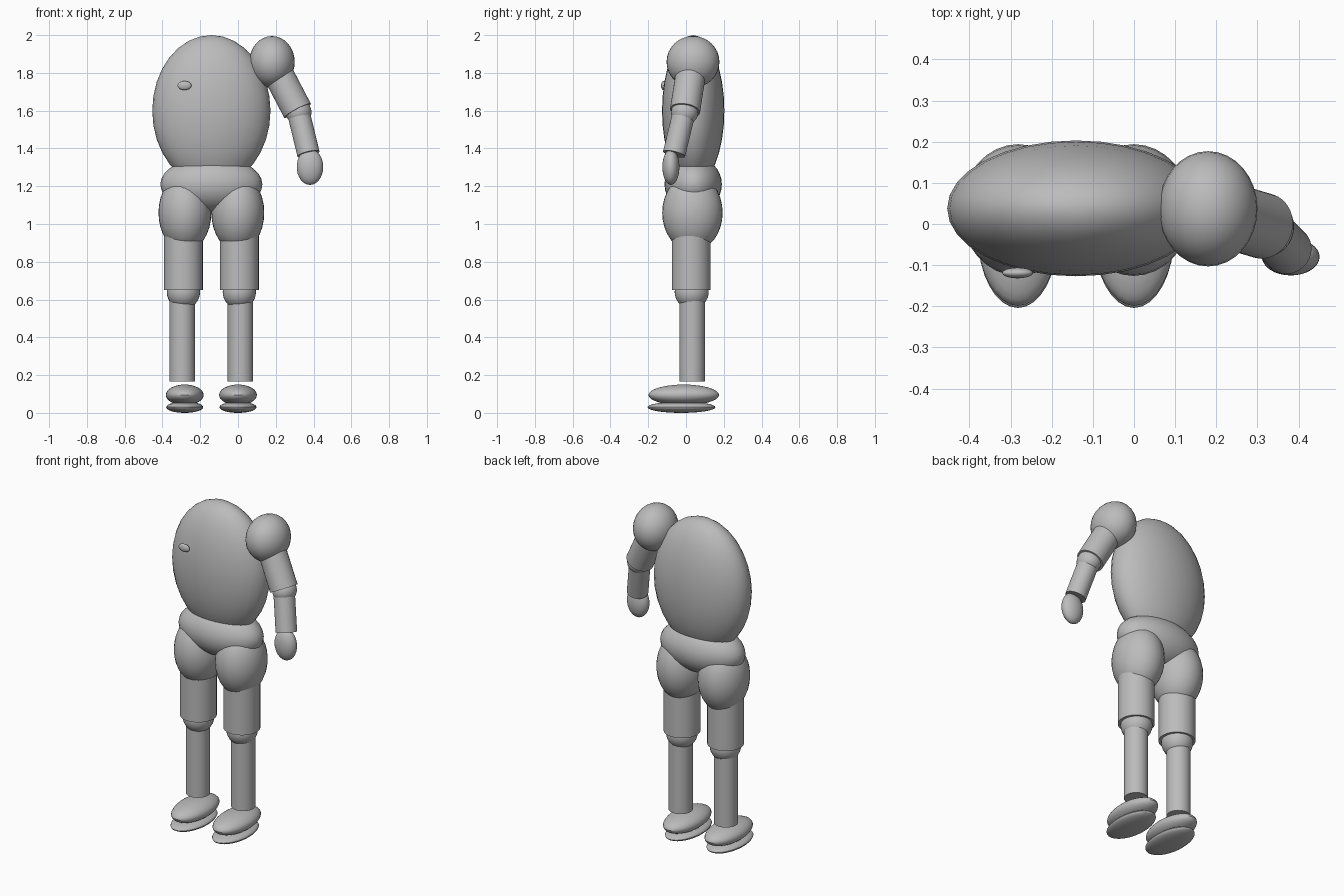
import bpy
from mathutils import Vector

if "Cube" in bpy.data.objects:
    bpy.data.objects.remove(bpy.data.objects["Cube"])

grey = bpy.data.materials.new("plain_grey")
grey.diffuse_color = (0.5, 0.5, 0.5, 1)
grey.use_nodes = True
grey.node_tree.nodes["Principled BSDF"].inputs["Base Color"].default_value = grey.diffuse_color


def finish(name):
    ob = bpy.context.object
    ob.name = name
    ob.data.materials.append(grey)
    bpy.ops.object.shade_smooth_by_angle()
    return ob


def ellipsoid(name, centre, radii):
    bpy.ops.mesh.primitive_uv_sphere_add(segments=32, ring_count=16, radius=1, location=centre)
    bpy.context.object.scale = radii
    bpy.ops.object.transform_apply(location=False, rotation=False, scale=True)
    return finish(name)


def rod(name, start, end, radius):
    a, b = Vector(start), Vector(end)
    bpy.ops.mesh.primitive_cylinder_add(vertices=32, radius=radius, depth=(b - a).length,
                                        location=(a + b) / 2)
    ob = bpy.context.object
    ob.rotation_euler = (b - a).to_track_quat('Z', 'Y').to_euler()
    return finish(name)


MID = -0.141  # body centre line in x

# Body
ellipsoid("torso", (MID, 0.038, 1.6), (0.313, 0.165, 0.4))
ellipsoid("hips", (MID, 0.038, 1.21), (0.27, 0.152, 0.148))
ellipsoid("chest_button", (-0.283, -0.119, 1.733), (0.037, 0.013, 0.024))

# Legs, one on each side of the centre line
for side, s in (("left", -1), ("right", 1)):
    ellipsoid(side + "_thigh", (MID + s * 0.14, 0.034, 1.06), (0.14, 0.16, 0.205))
    x = MID + s * 0.148
    rod(side + "_upper_leg", (x, 0.028, 1.06), (x, 0.028, 0.65), 0.103)
    ellipsoid(side + "_knee", (x, 0.03, 0.64), (0.088, 0.09, 0.09))
    x = MID + s * 0.154
    rod(side + "_shin", (x, 0.033, 0.65), (x, 0.033, 0.167), 0.0675)
    x = MID + s * 0.141
    ellipsoid(side + "_foot", (x, -0.012, 0.095), (0.1, 0.187, 0.055))
    ellipsoid(side + "_sole", (x, -0.024, 0.03), (0.098, 0.18, 0.03))

# Single arm
ellipsoid("shoulder", (0.18, 0.037, 1.858), (0.12, 0.14, 0.137))
rod("upper_arm", (0.18, 0.035, 1.858), (0.315, -0.005, 1.6), 0.08)
ellipsoid("elbow", (0.321, -0.007, 1.592), (0.068, 0.072, 0.068))
rod("forearm", (0.32, -0.01, 1.59), (0.373, -0.063, 1.371), 0.06)
ellipsoid("hand", (0.381, -0.08, 1.302), (0.07, 0.045, 0.095))
